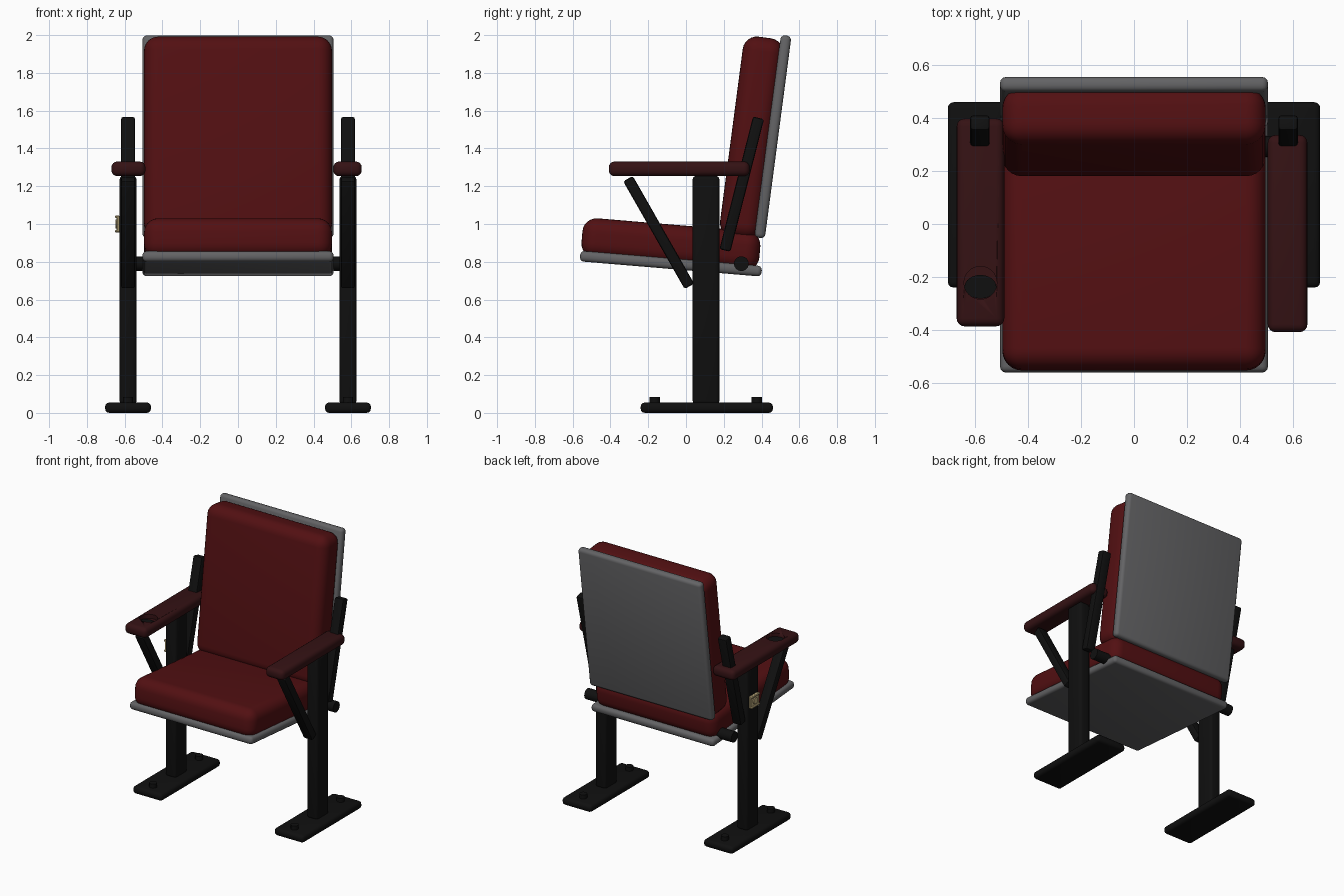
import bpy, math
from mathutils import Vector

if "Cube" in bpy.data.objects:
    bpy.data.objects.remove(bpy.data.objects["Cube"])


def material(name, rgb):
    m = bpy.data.materials.new(name)
    m.diffuse_color = (*rgb, 1)
    m.use_nodes = True
    m.node_tree.nodes["Principled BSDF"].inputs["Base Color"].default_value = m.diffuse_color
    return m


RED = material("dark red fabric", (0.085, 0.005, 0.006))
WOOD = material("dark mahogany", (0.035, 0.006, 0.007))
GREY = material("grey shell", (0.125, 0.125, 0.13))
BLACK = material("black metal", (0.005, 0.005, 0.005))
BRASS = material("pale brass", (0.55, 0.44, 0.22))


def finish(ob, name, mat):
    ob.name = name
    ob.data.materials.append(mat)
    bpy.ops.object.shade_smooth_by_angle(angle=math.radians(35))
    return ob


def box(name, mat, center, size, bevel, tilt=0.0, segments=3):
    bpy.ops.mesh.primitive_cube_add(size=1, location=center, rotation=(tilt, 0, 0))
    ob = bpy.context.object
    ob.scale = size
    bpy.ops.object.transform_apply(location=False, rotation=False, scale=True)
    mod = ob.modifiers.new("round", 'BEVEL')
    mod.width, mod.segments = bevel, segments
    bpy.ops.object.modifier_apply(modifier=mod.name)
    return finish(ob, name, mat)


def cylinder(name, mat, center, radius, depth, rot=(0, 0, 0), verts=24):
    bpy.ops.mesh.primitive_cylinder_add(vertices=verts, radius=radius, depth=depth,
                                        location=center, rotation=rot)
    return finish(bpy.context.object, name, mat)


def bar(name, x, a, b, width_x, width):
    """Flat bar between two (y, z) points at a given x."""
    a, b = Vector((x, *a)), Vector((x, *b))
    d = b - a
    return box(name, BLACK, (a + b) / 2, (width_x, width, d.length), 0.012,
               tilt=math.atan2(-d.y, d.z), segments=2)


# Seat: padded cushion sunk slightly into a thin shell, front raised
t = math.radians(-4.8)
box("seat_shell", GREY, (0, -0.08, 0.79), (1.012, 0.965, 0.056), 0.022, t)
box("seat_cushion", RED, (0, -0.08, 0.892), (0.995, 0.945, 0.21), 0.075, t, 6)

# Backrest: leaning shell and cushion
t = math.radians(-7.5)
box("back_shell", GREY, (0, 0.46, 1.462), (1.012, 0.056, 1.08), 0.022, t)
box("back_cushion", RED, (0, 0.347, 1.457), (0.995, 0.215, 1.07), 0.075, t, 6)

# Seat pivot rod
cylinder("pivot_rod", BLACK, (0, 0.293, 0.79), 0.039, 1.21, (0, math.pi / 2, 0))

# Side frames
for side, s in (("left", -1), ("right", 1)):
    x = 0.582 * s
    box(side + "_foot", BLACK, (x, 0.11, 0.0275), (0.243, 0.70, 0.055), 0.022)
    box(side + "_post", BLACK, (x, 0.106, 0.65), (0.09, 0.142, 1.21), 0.02)
    bar(side + "_front_brace", x, (0.018, 0.67), (-0.307, 1.24), 0.075, 0.058)
    bar(side + "_back_bar", x, (0.206, 0.86), (0.384, 1.562), 0.074, 0.06)
    for end, y in (("front", -0.165), ("rear", 0.375)):
        cylinder(f"{side}_{end}_bolt", BLACK, (x, y, 0.06), 0.027, 0.05, verts=12)

# Armrests: the left one is wider and holds a cup recess
box("right_armrest", WOOD, (0.58, -0.036, 1.292), (0.15, 0.745, 0.077), 0.03, segments=4)
arm = box("left_armrest", WOOD, (-0.58, 0.006, 1.292), (0.18, 0.785, 0.077), 0.03, segments=4)
cutter = cylinder("cup_cutter", WOOD, (-0.58, -0.222, 1.35), 0.062, 0.10, verts=32)
mod = arm.modifiers.new("cup", 'BOOLEAN')
mod.operation, mod.object = 'DIFFERENCE', cutter
bpy.context.view_layer.objects.active = arm
bpy.ops.object.modifier_apply(modifier=mod.name)
bpy.data.objects.remove(cutter)
cup = cylinder("cup_recess_floor", BLACK, (-0.58, -0.237, 1.303), 0.06, 0.006, verts=32)
cup.scale.y = 0.74

# Small brass plate on the outer left post, with raised rims and a round boss
box("seat_plate", BRASS, (-0.634, 0.106, 1.0), (0.016, 0.10, 0.09), 0.004, segments=1)
for z in (0.962, 1.038):
    box("plate_rim", BRASS, (-0.643, 0.106, z), (0.018, 0.10, 0.013), 0.004, segments=1)
cylinder("plate_boss", BRASS, (-0.643, 0.106, 1.0), 0.024, 0.012, (0, math.pi / 2, 0))
